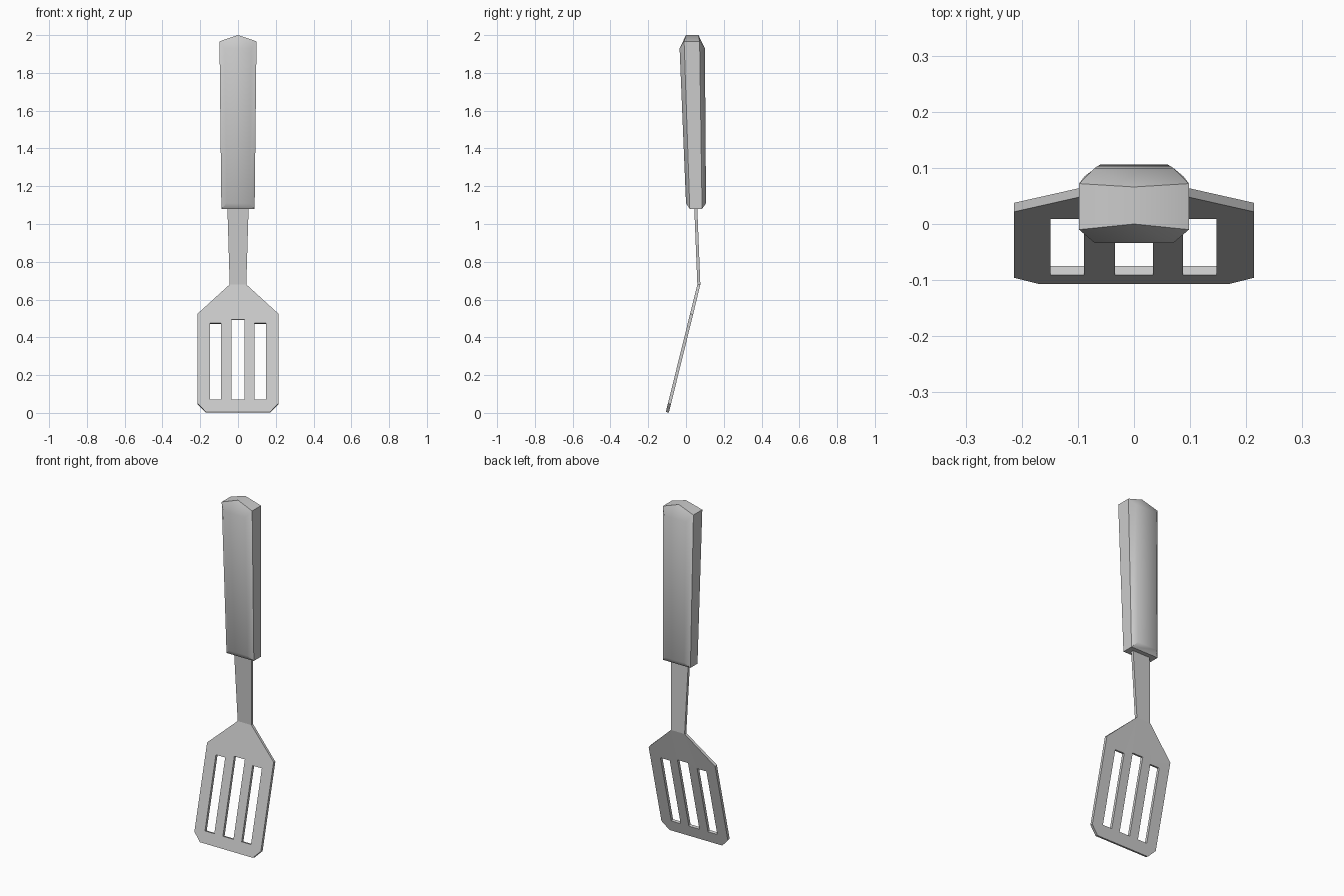
import bpy, bmesh, math

cube = bpy.data.objects.get("Cube")
if cube:
    bpy.data.objects.remove(cube)

GREY = (0.6, 0.6, 0.6, 1)
metal = bpy.data.materials.new("light grey")
metal.use_nodes = True
metal.diffuse_color = GREY
metal.node_tree.nodes["Principled BSDF"].inputs["Base Color"].default_value = GREY


def finish(bm, name, smooth_angle=None):
    bmesh.ops.recalc_face_normals(bm, faces=bm.faces)
    mesh = bpy.data.meshes.new(name)
    bm.to_mesh(mesh)
    bm.free()
    mesh.materials.append(metal)
    ob = bpy.data.objects.new(name, mesh)
    bpy.context.collection.objects.link(ob)
    if smooth_angle:
        bpy.ops.object.select_all(action='DESELECT')
        ob.select_set(True)
        bpy.context.view_layer.objects.active = ob
        bpy.ops.object.shade_smooth_by_angle(angle=math.radians(smooth_angle))
    return ob


# Bent plate: slotted blade and narrow shank in one sheet
BEND = 0.68
THICK = 0.016


def plate_y(z):
    return -0.108 + 0.247 * z if z <= BEND else 0.06 - 0.04 * (z - BEND)


bm = bmesh.new()


def loop(points):
    verts = [bm.verts.new((x, plate_y(z), z)) for x, z in points]
    for a, b in zip(verts, verts[1:] + verts[:1]):
        bm.edges.new((a, b))
    return verts


half = [(0.17, 0.005), (0.214, 0.05), (0.214, 0.525), (0.044, BEND)]
outline = loop(half + [(-x, z) for x, z in reversed(half)])
for cx, hw, top in ((-0.119, 0.03, 0.475), (0, 0.034, 0.495), (0.117, 0.03, 0.475)):
    loop([(cx - hw, 0.07), (cx + hw, 0.07), (cx + hw, top), (cx - hw, top)])
bmesh.ops.triangle_fill(bm, edges=bm.edges[:], use_beauty=True, normal=(0, -1, 0.247))

# Shank continues from the bend up into the handle
neck_r, neck_l = outline[3], outline[4]
tops = [bm.verts.new((x, plate_y(1.15), 1.15)) for x in (-0.058, 0.058)]
bm.faces.new((neck_r, neck_l, *tops))

# Thicken towards the back
back = bmesh.ops.extrude_face_region(bm, geom=bm.faces[:])["geom"]
for v in back:
    if isinstance(v, bmesh.types.BMVert):
        v.co.y += THICK
        if v.co.z < 0.6:
            v.co.z -= 0.25 * THICK
finish(bm, "blade_and_shank")

# Handle: eight-sided tapered grip with a ridged cap
bm = bmesh.new()


def ring(side_x, face_x, side_y, face_y, side_z, face_z):
    (sf, sb), (ff, fb) = side_y, face_y
    pts = [(-face_x, ff, face_z), (face_x, ff, face_z),
           (side_x, sf, side_z), (side_x, sb, side_z),
           (face_x, fb, face_z), (-face_x, fb, face_z),
           (-side_x, sb, side_z), (-side_x, sf, side_z)]
    return [bm.verts.new(p) for p in pts]


low = ring(0.088, 0.06, (0.02, 0.085), (0.0, 0.106), 1.08, 1.11)
high = ring(0.098, 0.07, (-0.01, 0.072), (-0.034, 0.1), 1.967, 1.93)
for i in range(8):
    j = (i + 1) % 8
    bm.faces.new((low[i], low[j], high[j], high[i]))

# Cap ridge and flat underside with sloped front and back
ridge_f = bm.verts.new((0, 0.0, 2))
ridge_b = bm.verts.new((0, 0.066, 2))
for i, tip in ((0, ridge_f), (1, ridge_f), (7, ridge_f),
               (3, ridge_b), (4, ridge_b), (5, ridge_b)):
    bm.faces.new((high[i], high[(i + 1) % 8], tip))
bm.faces.new((high[2], high[3], ridge_b, ridge_f))
bm.faces.new((high[6], high[7], ridge_f, ridge_b))
bm.faces.new((low[2], low[3], low[6], low[7]))
bm.faces.new((low[0], low[1], low[2], low[7]))
bm.faces.new((low[3], low[4], low[5], low[6]))
finish(bm, "handle", 45)
